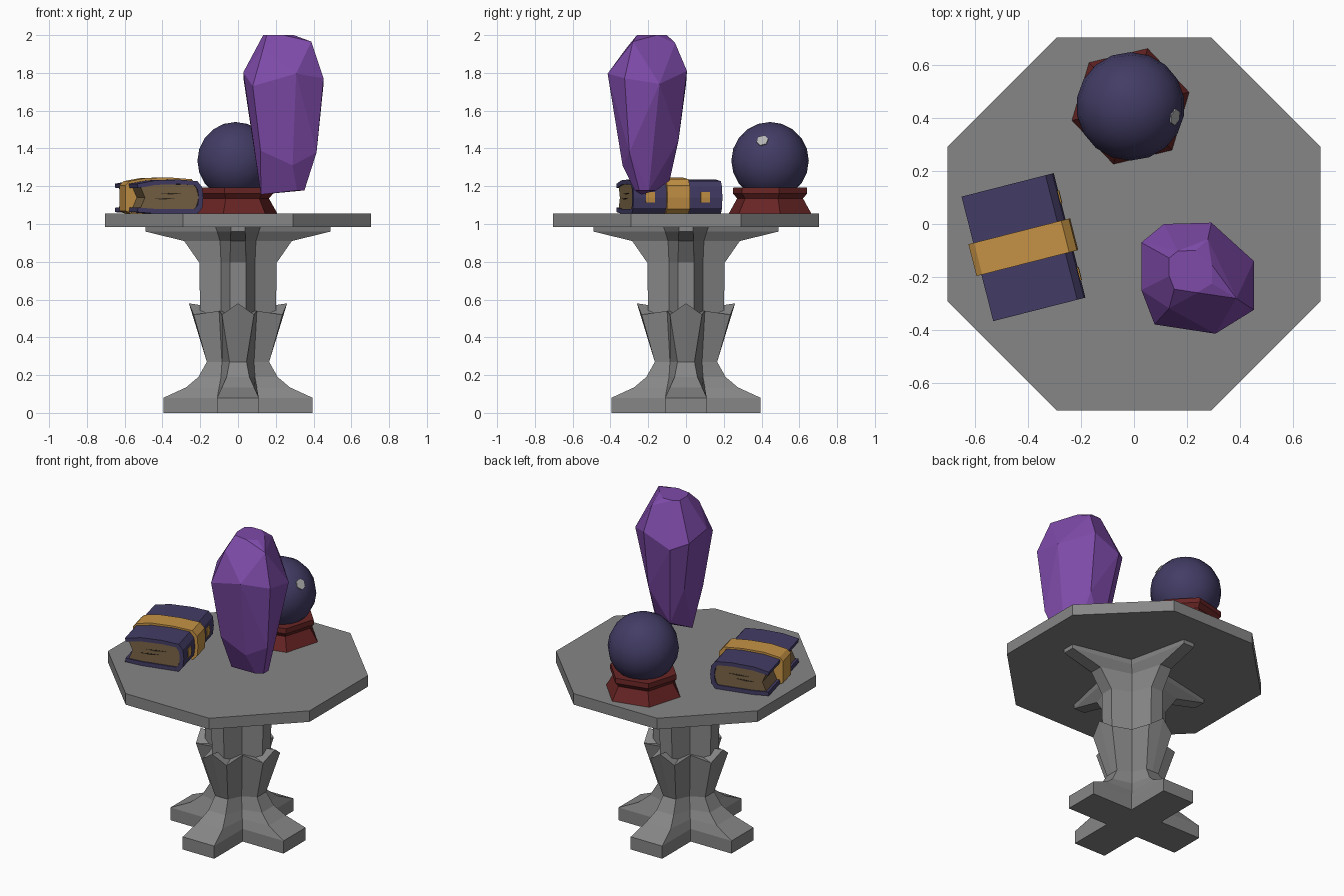
import bpy, bmesh, math
from mathutils import Matrix, Vector

if "Cube" in bpy.data.objects:
    bpy.data.objects.remove(bpy.data.objects["Cube"])


def material(name, rgb):
    m = bpy.data.materials.new(name)
    m.diffuse_color = (*rgb, 1)
    m.use_nodes = True
    m.node_tree.nodes["Principled BSDF"].inputs["Base Color"].default_value = m.diffuse_color
    return m


STONE = material("grey_stone", (0.24, 0.24, 0.24))
PURPLE = material("purple_crystal", (0.21, 0.07, 0.40))
NAVY = material("dark_indigo", (0.055, 0.046, 0.13))
GOLD = material("gold_strap", (0.56, 0.29, 0.06))
PAGES = material("old_paper", (0.19, 0.125, 0.06))
RED = material("dark_red_wood", (0.14, 0.018, 0.018))
CREASE = material("page_crease", (0.03, 0.022, 0.012))
GLINT = material("pale_glint", (0.45, 0.45, 0.45))


def finish(bm, name, mat, matrix=None):
    if matrix:
        bm.transform(matrix)
    bmesh.ops.recalc_face_normals(bm, faces=bm.faces[:])
    me = bpy.data.meshes.new(name)
    bm.to_mesh(me)
    bm.free()
    me.materials.append(mat)
    ob = bpy.data.objects.new(name, me)
    bpy.context.collection.objects.link(ob)
    return ob


def loft(name, rings, mat, matrix=None, fan=False):
    """Skin a stack of equal-length point rings and cap both ends."""
    bm = bmesh.new()
    vs = [[bm.verts.new(p) for p in ring] for ring in rings]
    n = len(rings[0])
    for a, b in zip(vs, vs[1:]):
        for i in range(n):
            j = (i + 1) % n
            bm.faces.new((a[i], a[j], b[j], b[i]))
    for cap in (vs[0], vs[-1]):
        if fan:
            c = bm.verts.new(sum((v.co for v in cap), Vector()) / n)
            for i in range(n):
                bm.faces.new((cap[i], cap[(i + 1) % n], c))
        else:
            bm.faces.new(cap)
    return finish(bm, name, mat, matrix)


def polygon(sides, r, z, turn):
    return [(r * math.cos(turn + math.tau * i / sides),
             r * math.sin(turn + math.tau * i / sides), z) for i in range(sides)]


def cross(z, r, w, c, tip=0.0, lift=0.0):
    """Four-armed section: arm reach r, half width w, inner corner c, ridge tip."""
    ring = []
    for k in range(4):
        rot = Matrix.Rotation(k * math.pi / 2, 3, 'Z')
        ring += [rot @ Vector(p) for p in
                 ((r, -w, z), (r + tip, 0, z + lift), (r, w, z), (c, c, z + lift / 3))]
    return ring


# Table top: octagonal slab
loft("table_top", [polygon(8, 0.763, z, math.pi / 8) for z in (0.985, 1.055)], STONE)

# Flared four-footed lower pedestal with gabled arm tops
loft("pedestal_base", [
    cross(0.0, 0.395, 0.11, 0.11),
    cross(0.08, 0.395, 0.11, 0.11),
    cross(0.135, 0.275, 0.085, 0.10),
    cross(0.19, 0.21, 0.06, 0.09),
    cross(0.27, 0.165, 0.045, 0.085),
    cross(0.52, 0.235, 0.085, 0.10, 0.025, 0.06)], STONE, fan=True)

# Upper column with four brackets under the top
loft("column_brackets", [
    cross(0.50, 0.20, 0.042, 0.09),
    cross(0.795, 0.205, 0.042, 0.09),
    cross(0.91, 0.285, 0.04, 0.095),
    cross(0.96, 0.49, 0.038, 0.11),
    cross(0.986, 0.49, 0.038, 0.12)], STONE, fan=True)

# Orb stand: hexagonal waisted plinth
ORB = Vector((-0.013, 0.445, 0))
loft("orb_stand", [polygon(6, r, z, math.radians(13.5)) for r, z in
                   ((0.228, 1.055), (0.182, 1.135), (0.205, 1.162), (0.203, 1.193))],
     RED, Matrix.Translation(ORB))

# Crystal ball
bm = bmesh.new()
bmesh.ops.create_uvsphere(bm, u_segments=18, v_segments=10, radius=0.205)
for f in bm.faces:
    f.smooth = True
centre = ORB + Vector((0, 0, 1.335))
finish(bm, "crystal_ball", NAVY, Matrix.Translation(centre))

# Glint: small disc on the ball
aim = Vector((0.165, -0.04, 0.105)).normalized()
place = Matrix.Translation(centre + aim * 0.2) @ aim.to_track_quat('Z', 'Y').to_matrix().to_4x4()
loft("ball_glint", [polygon(6, 0.032, z, 0.3) for z in (-0.001, 0.006)], GLINT, place)

# Floating crystal: one irregular outline, scaled and shifted up the height, then hulled
OUTLINE = [(-0.215, 0.135), (-0.13, 0.205), (0.05, 0.21), (0.21, 0.065),
           (0.21, -0.12), (0.065, -0.21), (-0.165, -0.175), (-0.215, -0.045)]
LEVELS = [  # z, scale, centre x, centre y, tilt
    (1.178, 0.27, 0.295, -0.215, 0.0),
    (1.26, 0.60, 0.25, -0.21, 0.12),
    (1.42, 0.79, 0.25, -0.205, 0.05),
    (1.77, 1.0, 0.243, -0.205, 0.04),
    (1.94, 0.68, 0.245, -0.20, 0.03),
    (2.0, 0.38, 0.215, -0.18, 0.0)]
bm = bmesh.new()
for k, (z, s, cx, cy, tilt) in enumerate(LEVELS):
    for i, (x, y) in enumerate(OUTLINE):
        if (i + k) % 2 and k in (1, 2, 4):      # drop alternate corners for broad facets
            continue
        bm.verts.new((cx + s * x, cy + s * y, z + tilt * math.sin(2.4 * i + k)))
hull = bmesh.ops.convex_hull(bm, input=bm.verts[:])
loose = [v for v in bm.verts if not v.link_faces]
bmesh.ops.delete(bm, geom=loose, context='VERTS')
bmesh.ops.dissolve_limit(bm, angle_limit=math.radians(6), verts=bm.verts[:], edges=bm.edges[:])
finish(bm, "floating_crystal", PURPLE)

# Book lying on the table: profiles in (width, height) extruded along its length
BOOK = Matrix.Translation((-0.42, -0.088, 1.055)) @ Matrix.Rotation(math.radians(14.3), 4, 'Z')


def extrude(name, profile, v0, v1, mat):
    return loft(name, [[(u, v, z) for u, z in profile] for v in (v0, v1)], mat, BOOK)


extrude("book_cover", [
    (-0.178, 0.008), (-0.08, 0.0), (0.15, 0.0), (0.176, 0.03), (0.182, 0.085), (0.176, 0.14),
    (0.15, 0.172), (0.05, 0.18), (-0.08, 0.176), (-0.178, 0.158),
    (-0.175, 0.135), (-0.08, 0.152), (0.05, 0.156), (0.135, 0.15), (0.152, 0.125),
    (0.157, 0.085), (0.152, 0.045), (0.135, 0.025), (-0.08, 0.025), (-0.175, 0.032)],
    -0.243, 0.243, NAVY)
extrude("book_pages", [
    (-0.16, 0.028), (-0.08, 0.02), (0.14, 0.02), (0.16, 0.085), (0.14, 0.155),
    (-0.08, 0.155), (-0.16, 0.142), (-0.135, 0.085)], -0.236, 0.236, PAGES)
extrude("book_strap", [
    (-0.197, 0.015), (-0.17, 0.001), (0.17, 0.001), (0.195, 0.025), (0.2, 0.085), (0.195, 0.15),
    (0.165, 0.182), (0.05, 0.191), (-0.08, 0.189), (-0.175, 0.172), (-0.197, 0.15)],
    -0.062, 0.062, GOLD)

# Spine patches and page creases
for side in (-1, 1):
    extrude("spine_patch", [(0.17, 0.06), (0.184, 0.06), (0.186, 0.085), (0.184, 0.115), (0.17, 0.115)],
            side * 0.15 - 0.025, side * 0.15 + 0.025, GOLD)
    for u, z in ((-0.03, 0.078), (0.01, 0.105)):
        extrude("page_crease", [(u - 0.06, z), (u, z - 0.004), (u + 0.06, z + 0.004), (u, z + 0.004)],
                side * 0.234, side * 0.238, CREASE)
